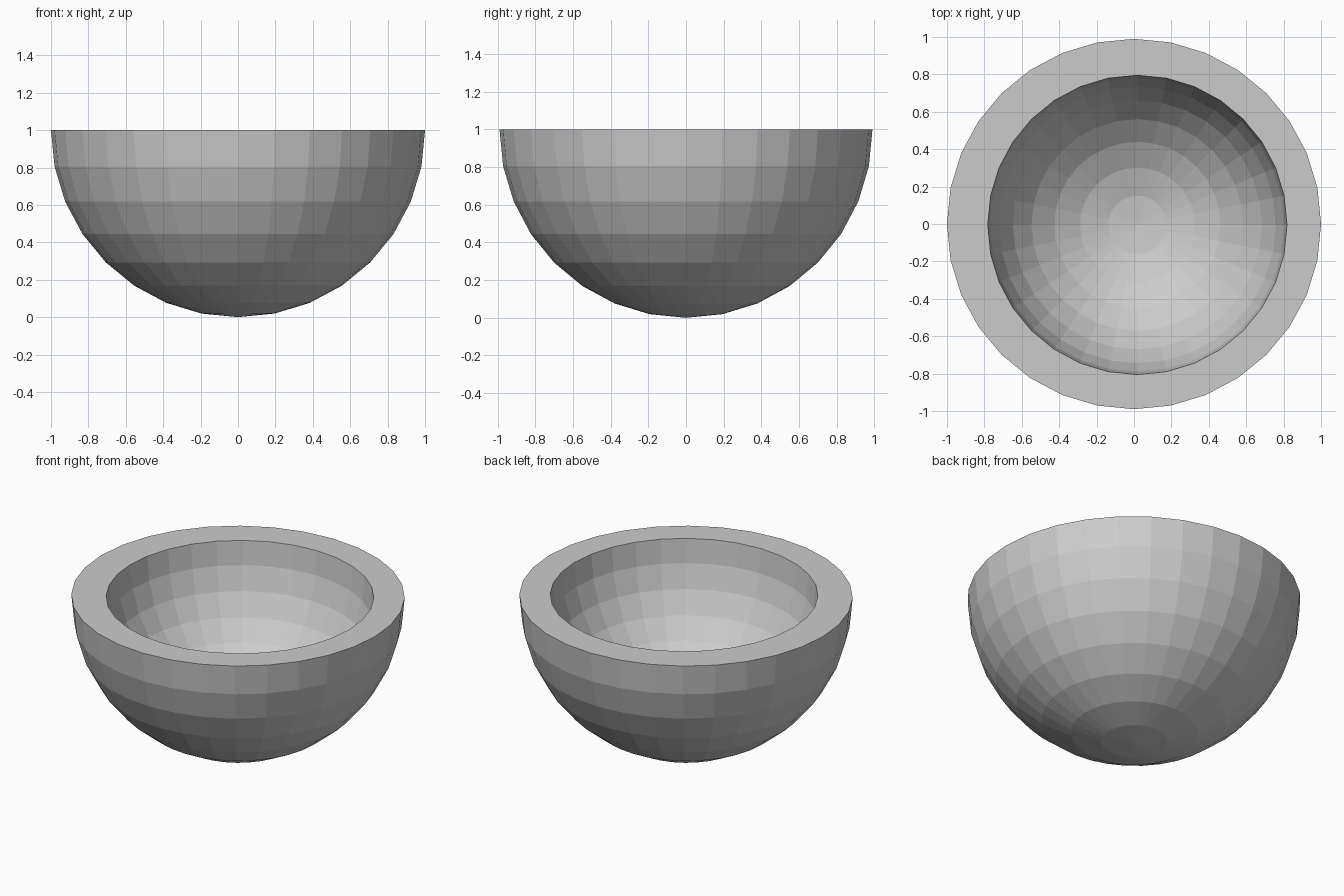
import bpy, bmesh
from math import sin, cos, pi

if "Cube" in bpy.data.objects:
    bpy.data.objects.remove(bpy.data.objects["Cube"])

SEGMENTS, RINGS = 32, 8


def half_sphere(bm, radius_x, radius_y, depth, cx, cy, inside):
    """Add a faceted lower half sphere hanging from z = 1; return its rim."""
    rings = []
    for i in range(RINGS):
        lat = i * pi / 2 / RINGS
        rings.append([bm.verts.new((cx + radius_x * cos(lat) * cos(a),
                                    cy + radius_y * cos(lat) * sin(a),
                                    1 - depth * sin(lat)))
                      for a in (2 * pi * k / SEGMENTS for k in range(SEGMENTS))])
    pole = bm.verts.new((cx, cy, 1 - depth))
    for k in range(SEGMENTS):
        n = (k + 1) % SEGMENTS
        faces = [[a[k], b[k], b[n], a[n]] for a, b in zip(rings, rings[1:])]
        faces.append([rings[-1][k], pole, rings[-1][n]])
        for f in faces:
            bm.faces.new(f[::-1] if inside else f)
    return rings[0]


# Bowl: outer shell, slightly off-centre hollow, flat rim between them
bm = bmesh.new()
outer = half_sphere(bm, 1.0, 0.99, 1.0, 0, 0, False)
inner = half_sphere(bm, 0.8, 0.8, 0.8, 0.018, -0.005, True)
for k in range(SEGMENTS):
    n = (k + 1) % SEGMENTS
    bm.faces.new((outer[k], outer[n], inner[n], inner[k]))
bmesh.ops.recalc_face_normals(bm, faces=bm.faces)

mesh = bpy.data.meshes.new("bowl")
bm.to_mesh(mesh)
bm.free()
bpy.context.collection.objects.link(bpy.data.objects.new("bowl", mesh))
